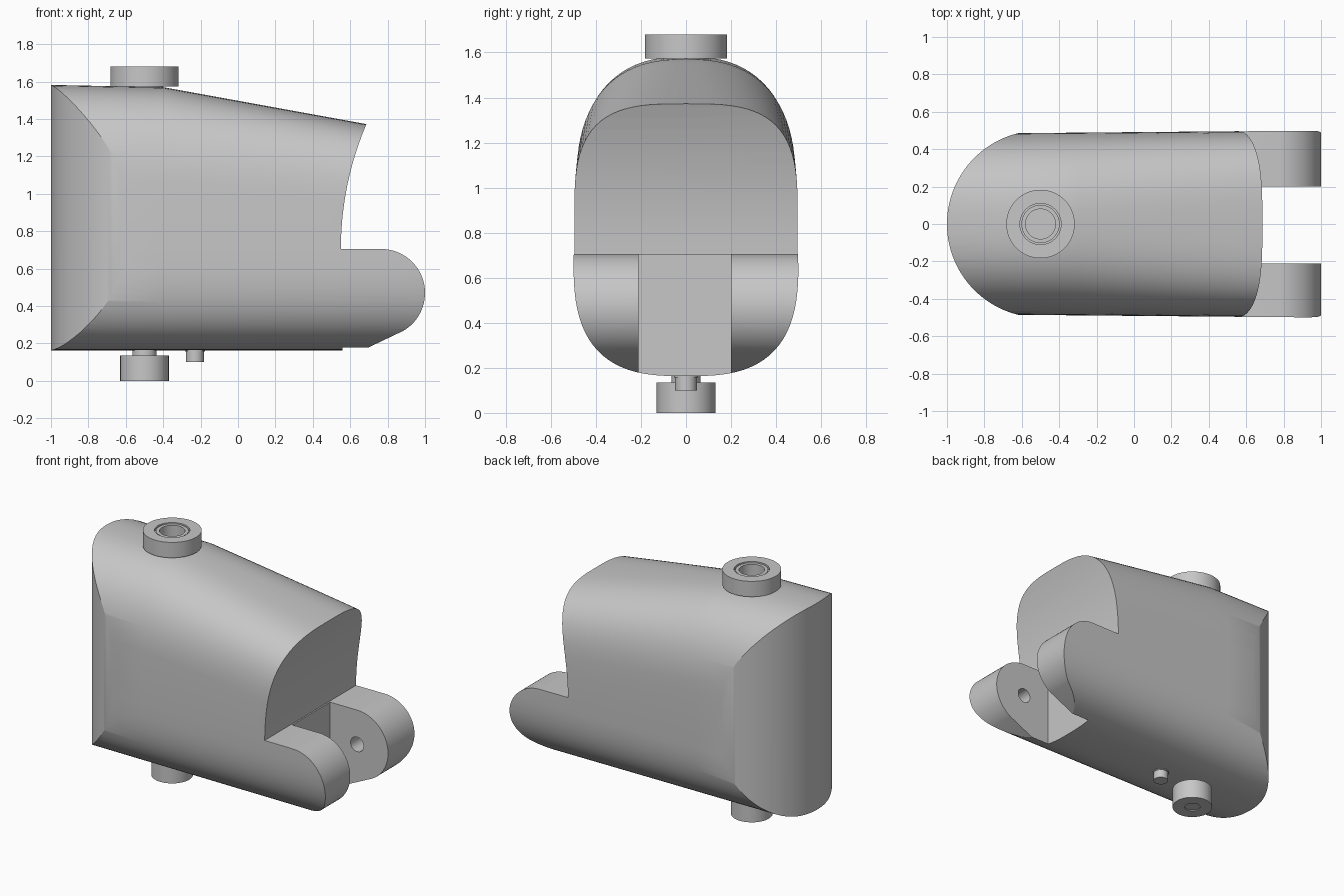
import bpy, bmesh
from math import sin, cos, pi, sqrt, radians

if "Cube" in bpy.data.objects:
    bpy.data.objects.remove(bpy.data.objects["Cube"], do_unlink=True)

# One matte grey for everything
GREY = (0.57, 0.57, 0.57, 1)
grey = bpy.data.materials.new("plain grey")
grey.use_nodes = True
grey.diffuse_color = GREY
grey.node_tree.nodes["Principled BSDF"].inputs["Base Color"].default_value = GREY

PIVOT_X = -0.5


def skin(name, rings):
    """Closed solid through a list of equally long point rings."""
    bm = bmesh.new()
    loops = [[bm.verts.new(p) for p in ring] for ring in rings]
    n = len(loops[0])
    for a, b in zip(loops, loops[1:]):
        for i in range(n):
            j = (i + 1) % n
            bm.faces.new((a[i], a[j], b[j], b[i]))
    bm.faces.new(loops[0])
    bm.faces.new(loops[-1])
    bmesh.ops.recalc_face_normals(bm, faces=bm.faces)
    mesh = bpy.data.meshes.new(name)
    bm.to_mesh(mesh)
    bm.free()
    mesh.materials.append(grey)
    obj = bpy.data.objects.new(name, mesh)
    bpy.context.collection.objects.link(obj)
    return obj


def activate(obj):
    bpy.ops.object.select_all(action='DESELECT')
    obj.select_set(True)
    bpy.context.view_layer.objects.active = obj


def smooth(obj):
    activate(obj)
    bpy.ops.object.shade_smooth_by_angle(angle=radians(25))


def combine(obj, cutter, operation):
    """Apply a boolean and discard its helper."""
    activate(obj)
    mod = obj.modifiers.new("cut", 'BOOLEAN')
    mod.operation, mod.object, mod.solver = operation, cutter, 'EXACT'
    bpy.ops.object.modifier_apply(modifier=mod.name)
    bpy.data.objects.remove(cutter, do_unlink=True)


def turned(name, x, profile, segments=64):
    """Part turned about a vertical axis from (radius, height) pairs."""
    angles = [2 * pi * i / segments for i in range(segments)]
    obj = skin(name, [[(x + r * cos(a), r * sin(a), z) for a in angles]
                      for r, z in profile])
    smooth(obj)
    return obj


def mix(a, b, t):
    return a + (b - a) * t


def half_arc(power, steps=40):
    """Unit superellipse arch from right to left."""
    for i in range(steps):
        c, s = cos(pi * i / steps), sin(pi * i / steps)
        yield (1 if c > 0 else -1) * abs(c) ** (2 / power), abs(s) ** (2 / power)


def section(x):
    """Rounded body cross-section: arched roof, softly curved belly."""
    t = max(0, (x + 0.4) / 1.1)
    roof = 1.57 - 0.2 * t if t else 1.57 - 0.02 * (x + 0.4)
    shoulder, power = mix(1.0, 0.85, t), mix(2.5, 3.2, t)
    half = mix(0.484, 0.5, (x + 0.8) / 1.8)
    hip, floor = 0.7, 0.163
    ring = [(x, half * y, shoulder + (roof - shoulder) * z)
            for y, z in half_arc(power)]
    ring += [(x, -half * y, hip - (hip - floor) * z) for y, z in half_arc(2.9)]
    return ring


# Body: cross-sections lofted along x
body = skin("body", [section(x) for x in
                     [-1.1, -0.7, -0.4] + [-0.4 + 0.1 * i for i in range(1, 16)]])

# Round the rear about the vertical pivot
arc = [pi / 2 + pi * i / 64 for i in range(65)]
plan = [(PIVOT_X + 0.5 * cos(a), 0.5 * sin(a)) for a in arc]
plan += [(1.2, -0.6), (1.2, 0.6)]
combine(body, skin("plan_helper", [[(x, y, z) for x, y in plan] for z in (-1, 3)]),
        'INTERSECT')

# Side outline: concave end face, ledge and rounded hinge lugs
LUG_X, LUG_Z, LUG_R, LEDGE = 0.765, 0.47, 0.235, 0.705
side = [(-1.3, 0.0), (0.55, 0.0), (0.69, 0.0), (0.69, 0.175)]
side += [(LUG_X + LUG_R * cos(a), LUG_Z + LUG_R * sin(a))
         for a in [radians(-60 + 150 * i / 32) for i in range(33)]]
side += [(0.55 + 1.7 - sqrt(1.7 ** 2 - (h * 0.05) ** 2), LEDGE + h * 0.05)
         for h in range(16)]
side += [(-1.3, 1.9)]
combine(body, skin("side_helper", [[(x, y, z) for x, z in side] for y in (-1, 1)]),
        'INTERSECT')

# Slot between the lugs
slot = [(0.56, -0.21), (1.3, -0.21), (1.3, 0.2), (0.56, 0.2)]
combine(body, skin("slot_helper", [[(x, y, z) for x, y in slot] for z in (-1, 0.72)]),
        'DIFFERENCE')

# Blind pin hole on the inner face of each lug
circle = [2 * pi * i / 32 for i in range(32)]
combine(body, skin("pin_helper", [[(LUG_X + 0.05 * cos(a), y, LUG_Z + 0.05 * sin(a))
                                   for a in circle] for y in (-0.36, 0.36)]),
        'DIFFERENCE')
smooth(body)

# Top collar with a grooved bushing and a centre bore
turned("top_collar", PIVOT_X,
       [(0.1, 1.5), (0.1, 1.574), (0.183, 1.574), (0.183, 1.68), (0.11, 1.68),
        (0.11, 1.66), (0.102, 1.66), (0.102, 1.675), (0.08, 1.675), (0.08, 1.6)])

# Bottom knob on a short neck, with a shallow dimple underneath
turned("bottom_knob", PIVOT_X,
       [(0.065, 0.25), (0.065, 0.135), (0.13, 0.135), (0.13, 0.0),
        (0.05, 0.0), (0.05, 0.006)])

# Small stepped locating peg
turned("locating_peg", -0.23,
       [(0.053, 0.25), (0.053, 0.157), (0.048, 0.157), (0.048, 0.1)], 32)
